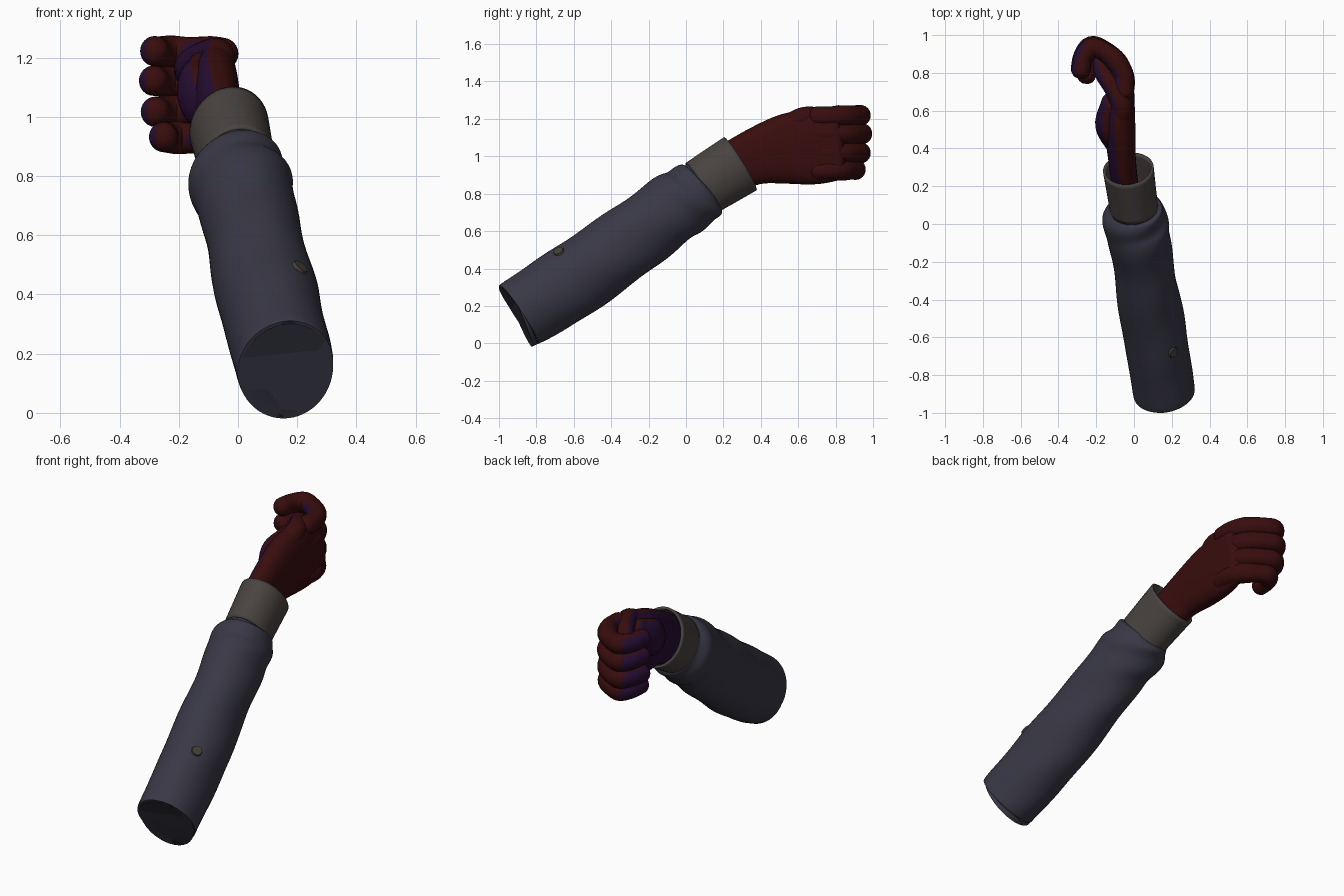
import bpy, bmesh, math
from mathutils import Vector
from mathutils.bvhtree import BVHTree

if "Cube" in bpy.data.objects:
    bpy.data.objects.remove(bpy.data.objects["Cube"])


def material(name, rgb):
    m = bpy.data.materials.new(name)
    m.diffuse_color = (*rgb, 1)
    m.use_nodes = True
    m.node_tree.nodes["Principled BSDF"].inputs["Base Color"].default_value = m.diffuse_color
    return m


SLEEVE = material("slate blue cloth", (0.040, 0.039, 0.060))
CUFF = material("warm grey cuff", (0.066, 0.056, 0.052))
GLOVE = material("dark red glove", (0.040, 0.004, 0.004))
PALM = material("dark purple palm", (0.020, 0.004, 0.032))
BUTTON = material("brown button", (0.060, 0.052, 0.040))


def spline(keys, n):
    """Catmull-Rom through keys of (x, y, z, half thickness, half height)."""
    k = [Vector(p) for p in keys]
    k = [2 * k[0] - k[1]] + k + [2 * k[-1] - k[-2]]
    out = []
    for i in range(1, len(k) - 2):
        a, b, c, d = k[i - 1:i + 3]
        for j in range(n):
            t = j / n
            out.append(0.5 * (2 * b + (c - a) * t + (2 * a - 5 * b + 4 * c - d) * t * t
                              + (3 * b - a - 3 * c + d) * t ** 3))
    return out + [k[-2]]


def loft(name, keys, mats, n=6, sides=32, power=1.0, dome=(0, 0), caps=True, fold=None):
    """Skin a tube over the keys; dome gives rounded ends as a share of the radius."""
    pts = spline(keys, n)
    rings = []
    for i, p in enumerate(pts):
        c = p.to_3d() if len(p) == 3 else Vector(p[:3])
        t = (Vector(pts[min(i + 1, len(pts) - 1)][:3]) - Vector(pts[max(i - 1, 0)][:3])).normalized()
        rings.append((c, t, p[3], p[4], i / (len(pts) - 1)))

    def cap_rings(ring, sign, depth):
        c, t, a, b, s = ring
        for q in range(1, 6):
            w = q / 6 * math.pi / 2
            yield (c + t * sign * depth * a * math.sin(w), t, a * math.cos(w), b * math.cos(w), s)
    if dome[0]:
        rings = list(cap_rings(rings[0], -1, dome[0]))[::-1] + rings
    if dome[1]:
        rings += list(cap_rings(rings[-1], 1, dome[1]))

    bm = bmesh.new()
    loops = []
    for c, t, a, b, s in rings:
        v = (Vector((0, 0, 1)) - t * t.z).normalized()
        u = t.cross(v)
        loop = []
        for j in range(sides):
            w = 2 * math.pi * j / sides
            x, y = math.cos(w), math.sin(w)
            x = math.copysign(abs(x) ** power, x)
            y = math.copysign(abs(y) ** power, y)
            f = fold(s, w) if fold else 1
            loop.append(bm.verts.new(c + (u * a * x + v * b * y) * f))
        loops.append(loop)
    for p, q in zip(loops, loops[1:]):
        for j in range(sides):
            k = (j + 1) % sides
            bm.faces.new((p[j], p[k], q[k], q[j]))
    if caps:
        bm.faces.new(loops[0][::-1])
        bm.faces.new(loops[-1])
    bmesh.ops.recalc_face_normals(bm, faces=bm.faces)
    # faces turned towards the palm side take the second colour
    if len(mats) > 1:
        for f in bm.faces:
            f.material_index = int(f.normal.x < -0.5)
    return finish(name, bm, mats)


def finish(name, bm, mats):
    me = bpy.data.meshes.new(name)
    bm.to_mesh(me)
    bm.free()
    ob = bpy.data.objects.new(name, me)
    bpy.context.collection.objects.link(ob)
    for m in mats:
        me.materials.append(m)
    bpy.ops.object.select_all(action='DESELECT')
    ob.select_set(True)
    bpy.context.view_layer.objects.active = ob
    bpy.ops.object.shade_smooth_by_angle(angle=math.radians(50))
    return ob


# sleeve, with folds growing towards the wrist
def folds(s, w):
    edge = min(1, s * 6)
    amp = edge * (0.008 + 0.032 * s * s)
    return 1 + amp * math.sin(34 * s + 1.6 * math.sin(w + 0.6) + 2 * w) \
             + 0.6 * amp * math.sin(21 * s - w + 1)


sleeve = loft("sleeve", [
    (0.16, -0.89, 0.155, 0.155, 0.182), (0.158, -0.878, 0.163, 0.165, 0.19),
    (0.13, -0.70, 0.275, 0.165, 0.20), (0.095, -0.50, 0.405, 0.17, 0.20),
    (0.06, -0.28, 0.565, 0.16, 0.193), (0.03, -0.10, 0.70, 0.163, 0.188),
    (0.01, 0.00, 0.765, 0.172, 0.183), (0.0, 0.075, 0.82, 0.152, 0.170),
    (-0.003, 0.10, 0.84, 0.12, 0.145)], [SLEEVE], n=9, sides=56, fold=folds)

# button lying on the outer side of the sleeve
tree = BVHTree.FromObject(sleeve, bpy.context.evaluated_depsgraph_get())
hit, normal, _, _ = tree.ray_cast(Vector((2, -0.68, 0.49)), Vector((-1, 0, 0)))
bm = bmesh.new()
bmesh.ops.create_cone(bm, cap_ends=True, segments=20, radius1=0.03, radius2=0.026, depth=0.012)
button = finish("button", bm, [BUTTON])
button.rotation_euler = normal.to_track_quat('Z', 'Y').to_euler()
button.location = hit + normal * 0.003

# open cuff
cuff = loft("cuff", [(0.0, 0.08, 0.83, 0.128, 0.158), (-0.015, 0.185, 0.895, 0.131, 0.163),
                     (-0.03, 0.29, 0.96, 0.135, 0.167)], [CUFF], sides=48, caps=False)
thick = cuff.modifiers.new("thickness", 'SOLIDIFY')
thick.thickness = 0.014
thick.offset = -1

# back of the hand and palm
HAND = [GLOVE, PALM]
loft("hand", [(-0.04, 0.15, 0.88, 0.07, 0.13), (-0.063, 0.34, 0.985, 0.073, 0.145),
              (-0.075, 0.52, 1.035, 0.082, 0.185), (-0.07, 0.68, 1.053, 0.072, 0.203),
              (-0.062, 0.80, 1.068, 0.058, 0.197)],
     HAND, sides=40, power=0.85, dome=(0, 0.8))

# heel of the thumb
loft("thumb_heel", [(-0.10, 0.40, 1.02, 0.04, 0.07), (-0.14, 0.52, 1.08, 0.065, 0.10),
                    (-0.12, 0.64, 1.15, 0.055, 0.075)], HAND, sides=28, dome=(0.9, 0.9))

# thumb folded over the palm
loft("thumb", [(-0.09, 0.50, 1.13, 0.05, 0.06), (-0.065, 0.62, 1.205, 0.055, 0.056),
               (-0.11, 0.72, 1.205, 0.05, 0.052), (-0.165, 0.80, 1.175, 0.045, 0.05),
               (-0.18, 0.86, 1.15, 0.036, 0.042)], HAND, sides=24, dome=(0.9, 0.9))

# four curled fingers, index to little
CURL = [(-0.052, 0.70), (-0.053, 0.78), (-0.09, 0.86), (-0.165, 0.925),
        (-0.225, 0.94), (-0.268, 0.89), (-0.282, 0.82)]
FINGERS = [("index", 1.222, 1.212, 0.0, -0.008), ("middle", 1.122, 1.118, -0.004, 0.0),
           ("ring", 1.017, 1.020, 0.002, -0.008), ("little", 0.932, 0.925, 0.03, -0.035)]
for name, z_tip, z_root, dx, dy in FINGERS:
    keys = []
    for i, (x, y) in enumerate(CURL):
        s = i / (len(CURL) - 1)
        r = 0.052 + (0.004 if i in (2, 4) else 0) - 0.003 * s
        keys.append((x + dx * s, y + dy * min(1, 2 * s), z_root + (z_tip - z_root) * s, r, r + 0.002))
    loft(name + "_finger", keys, HAND, n=5, sides=24, dome=(0.9, 0.9))
